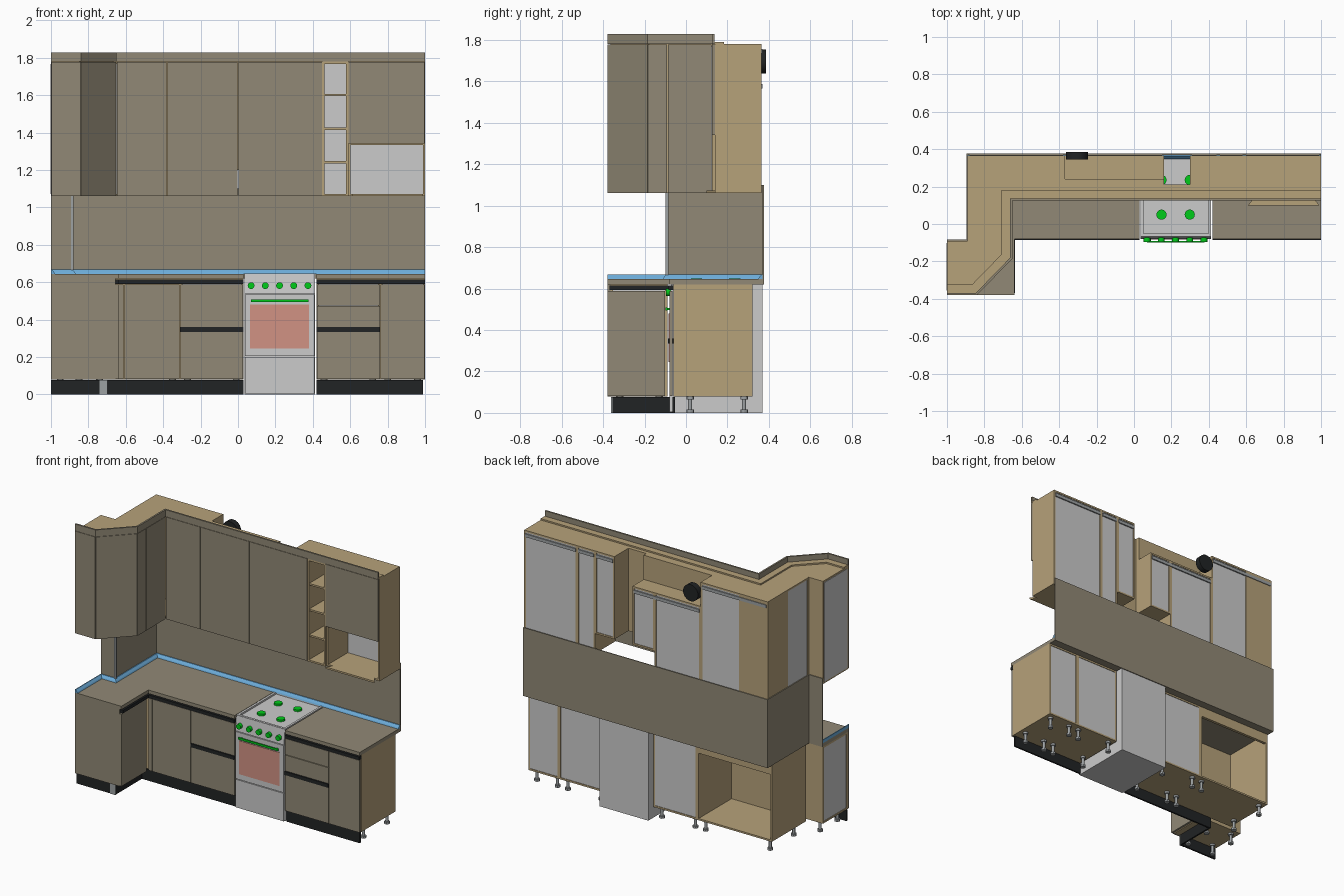
import bpy, bmesh, math
from mathutils import Vector

if "Cube" in bpy.data.objects:
    bpy.data.objects.remove(bpy.data.objects["Cube"])


def material(name, r, g, b):
    m = bpy.data.materials.new(name)
    m.use_nodes = True
    m.diffuse_color = (r, g, b, 1)
    m.node_tree.nodes["Principled BSDF"].inputs["Base Color"].default_value = (r, g, b, 1)
    return m


OLIVE = material("olive_front", .285, .25, .18)
TAN = material("tan_board", .47, .36, .195)
GREY = material("light_grey", .6, .6, .6)
BLACK = material("black", .015, .017, .018)
BLUE = material("blue_skirting", .15, .41, .69)
GREEN = material("green", .0, .6, .01)
PINK = material("oven_glass", .64, .29, .23)
STEEL = material("steel", .34, .36, .37)


def finish(name, bm, mat):
    bmesh.ops.recalc_face_normals(bm, faces=bm.faces)
    me = bpy.data.meshes.new(name)
    bm.to_mesh(me)
    bm.free()
    me.materials.append(mat)
    ob = bpy.data.objects.new(name, me)
    bpy.context.collection.objects.link(ob)
    return ob


def boxes(name, mat, *dims):
    """Boxes given as x0, x1, y0, y1, z0, z1, joined in one object."""
    bm = bmesh.new()
    for x0, x1, y0, y1, z0, z1 in dims:
        vs = bmesh.ops.create_cube(bm, size=1)["verts"]
        for v in vs:
            v.co = ((x0 + x1) / 2 + v.co.x * (x1 - x0), (y0 + y1) / 2 + v.co.y * (y1 - y0),
                    (z0 + z1) / 2 + v.co.z * (z1 - z0))
    return finish(name, bm, mat)


def sweep(name, mat, path, profile):
    """Mitred sweep; profile points are (offset to the right of the path, z)."""
    pts = [Vector(p) for p in path]
    nrm = []
    for a, b in zip(pts, pts[1:]):
        d = (b - a).normalized()
        nrm.append(Vector((d.y, -d.x)))
    bm = bmesh.new()
    rings = []
    for i, p in enumerate(pts):
        a, b = nrm[max(i - 1, 0)], nrm[min(i, len(nrm) - 1)]
        m = (a + b) / (1 + a.dot(b))
        rings.append([bm.verts.new((p.x + m.x * o, p.y + m.y * o, z)) for o, z in profile])
    n = len(profile)
    for r, s in zip(rings, rings[1:]):
        for k in range(n):
            bm.faces.new((r[k], r[(k + 1) % n], s[(k + 1) % n], s[k]))
    bm.faces.new(rings[0])
    bm.faces.new(rings[-1])
    return finish(name, bm, mat)


def rect(o0, o1, z0, z1):
    return [(o0, z0), (o1, z0), (o1, z1), (o0, z1)]


def prism(name, mat, pts, z0, z1):
    bm = bmesh.new()
    f = bm.faces.new([bm.verts.new((x, y, z0)) for x, y in pts])
    up = bmesh.ops.extrude_face_region(bm, geom=[f])["geom"]
    bmesh.ops.translate(bm, vec=(0, 0, z1 - z0), verts=[v for v in up if isinstance(v, bmesh.types.BMVert)])
    return finish(name, bm, mat)


def cylinder(name, mat, loc, r, depth, rot=(0, 0, 0), sides=24):
    bpy.ops.mesh.primitive_cylinder_add(vertices=sides, radius=r, depth=depth, location=loc, rotation=rot)
    ob = bpy.context.object
    ob.name = name
    ob.data.materials.append(mat)
    bpy.ops.object.shade_smooth_by_angle()
    return ob


T = .012


def carcass(name, x0, x1, y0, y1, z0, z1, back="y"):
    """Open-fronted cabinet with an inset back panel on the far y or low x side."""
    parts = [(x0, x1, y0, y1, z0, z0 + T), (x0, x1, y0, y1, z1 - T, z1)]
    if back == "x":
        parts += [(x0, x1, y0, y0 + T, z0, z1), (x0, x1, y1 - T, y1, z0, z1)]
        boxes(name + "_back", GREY, (x0 + .004, x0 + .008, y0 + T, y1 - T, z0 + T, z1 - T))
    else:
        parts += [(x0, x0 + T, y0, y1, z0, z1), (x1 - T, x1, y0, y1, z0, z1)]
        if back == "y":
            boxes(name + "_back", GREY, (x0 + T, x1 - T, y1 - .008, y1 - .004, z0 + T, z1 - T))
    boxes(name, TAN, *parts)


def door(name, p, q, z0, z1):
    p, q = Vector(p), Vector(q)
    d = (q - p).normalized() * .002
    sweep(name, OLIVE, [p + d, q - d], rect(0, -.015, z0 + .002, z1 - .002))


# Worktop, wall panels and skirting
WT, WB = .645, .62
prism("worktop_left", OLIVE, [(-1, -.38), (-.64, -.38), (-.64, -.08), (.03, -.08), (.03, .37),
                              (-.89, .37), (-.89, -.09), (-1, -.09)], WB, WT)
boxes("worktop_right", OLIVE, (.42, 1, -.08, .37, WB, WT))
wall = [(-1, -.09), (-.89, -.09), (-.89, .37), (1, .37)]
sweep("wall_panel", OLIVE, wall, rect(0, -.006, WB, 1.1))
sweep("skirting", BLUE, [(-1, -.38)] + wall, [(0, WT), (.022, WT), (.018, WT + .008), (.006, .667), (0, .667)])
boxes("wall_corner_trim", STEEL, (-.892, -.88, -.098, -.085, .665, 1.06))

# Base cabinets
boxes("corner_base", TAN, (-.89, -.31, -.06, .32, .08, .092), (-.89, -.878, -.06, .32, .08, WB),
      (-.322, -.31, -.06, .32, .08, WB), (-.89, -.31, -.06, -.045, .08, .59), (-.89, -.31, -.06, -.048, .53, WB),
      (-.89, -.31, .30, .32, .55, WB))
carcass("drawer_base_left", -.31, .03, -.06, .32, .08, WB)
carcass("drawer_base_right", .42, .76, -.06, .32, .08, WB)
carcass("end_base", .76, 1, -.06, .32, .08, WB)
carcass("side_base", -1, -.66, -.365, -.09, .08, WB, "x")
boxes("side_base_end_panel", OLIVE, (-1, -.655, -.38, -.365, .08, WB))

# Base fronts
F = -.08
door("side_base_door", (-.64, -.38), (-.64, -.10), .08, .59)
door("corner_filler", (-.64, F), (-.61, F), .08, .59)
door("corner_door", (-.61, F), (-.31, F), .08, .59)
for side, x0, x1 in (("left", -.31, .03), ("right", .42, .76)):
    door("lower_drawer_" + side, (x0, F), (x1, F), .08, .335)
    boxes("drawer_handle_" + side, BLACK, (x0, x1, -.086, -.06, .335, .36))
door("upper_drawer_left", (-.31, F), (.03, F), .36, .59)
door("middle_drawer_right", (.42, F), (.76, F), .36, .475)
door("upper_drawer_right", (.42, F), (.76, F), .475, .59)
door("end_base_door", (.76, F), (1, F), .08, .59)
sweep("top_handle_left", BLACK, [(-.64, -.37), (-.64, F), (.03, F)], rect(.005, -.02, .592, .614))
boxes("top_handle_right", BLACK, (.42, 1, -.085, -.06, .592, .614))

# Plinths and feet
sweep("plinth_left", BLACK, [(-1, -.36), (-.7, -.36), (-.7, -.065), (.03, -.065)], rect(0, -.012, 0, .077))
boxes("plinth_right", BLACK, (.42, .99, -.065, -.053, 0, .077))
boxes("plinth_corner", STEEL, (-.74, -.698, -.363, -.355, 0, .077))
spots = [(x, y) for x in (-.85, -.35, -.27, -.01, .46, .72, .80, .96) for y in (.02, .28)]
spots += [(x, y) for x in (-.95, -.74) for y in (-.32, -.13)]
for x, y in spots:
    cylinder("foot_stem", STEEL, (x, y, .04), .010, .08, sides=12)
    cylinder("foot_pad", STEEL, (x, y, .008), .018, .016, sides=12)
    cylinder("foot_cap", STEEL, (x, y, .072), .018, .014, sides=12)

# Upper cabinets
UB, UT, UF = 1.06, 1.78, .14
carcass("corner_upper", -.89, -.37, UF, .365, UB, UT)
carcass("side_upper", -.89, -.665, -.09, .365, UB, UT, "x")
prism("diagonal_upper", TAN, [(-1, -.365), (-.848, -.365), (-.67, -.178), (-.67, -.09), (-1, -.09)], UB, UT)
boxes("diagonal_upper_back", GREY, (-1.003, -.999, -.355, -.102, UB + T, UT - T))
carcass("stepped_upper", -.37, -.01, UF, .365, UB, 1.61)
boxes("stepped_upper_front", TAN, (-.37, .30, UF, .24 - .03, 1.2, UT), (-.37, .16, .21, .24, 1.6, UT))
carcass("hood_upper_left", -.01, .16, .21, .365, 1.2, 1.61)
carcass("hood_upper_right", .30, .45, UF, .365, 1.2, UT)
carcass("open_shelf_unit", .45, .59, .125, .365, UB, UT)
boxes("open_shelves", TAN, *[(.46, .58, .13, .36, z, z + T) for z in (1.235, 1.415, 1.595)])
carcass("niche_upper", .59, 1, UF, .365, UB, UT)
boxes("niche_top_board", TAN, (.6, .99, UF, .36, 1.335, 1.347))
arc = [(s * (.19 - .03 * (1 - math.sin(a))), .14 - .04 * math.sin(a))
       for s, steps in ((-1, range(5)), (1, range(4, -1, -1))) for a in [k * math.pi / 8 for k in steps]]
prism("niche_floor", TAN, [(.8 + x, y) for x, y in arc], UB, UB + T)

# Hanging rails at the back
for x0, x1 in ((-.88, -.38), (.31, .44), (.46, .58), (.6, .99)):
    boxes("hanging_rail", STEEL, (x0, x1, .36, .37, 1.735, 1.757))
boxes("hanging_rail_low", STEEL, (-.36, .15, .36, .37, 1.565, 1.587))

# Upper doors and cornice
U = .125
run = [(-1, -.38), (-.84, -.38), (-.65, -.185), (-.65, U), (1, U)]
door("upper_end_door", run[0], run[1], UB, UT)
door("upper_diagonal_door", run[1], run[2], UB, UT)
door("upper_side_filler", run[2], (-.65, -.09), UB, UT)
door("upper_side_door", (-.65, -.09), run[3], UB, UT)
for x0, x1 in ((-.65, -.38), (-.38, 0), (0, .45)):
    door("upper_door", (x0, U), (x1, U), UB, UT)
door("niche_door", (.59, U), (1, U), 1.34, UT)
sweep("cornice_strip", OLIVE, run, rect(0, -.012, UT, 1.828))
sweep("cornice_board", TAN, run, rect(-.012, -.058, UT, UT + .01))

# Round vent at the back
cylinder("vent_disc", BLACK, (-.305, .365, 1.695), .058, .04, (math.pi / 2, 0, 0), 32)

# Cooker
boxes("cooker_body", GREY, (.035, .412, -.065, .368, 0, .635))
boxes("cooker_door", GREY, (.037, .41, -.08, -.065, .205, .535))
boxes("cooker_drawer", GREY, (.037, .41, -.08, -.065, .004, .2))
boxes("hob_rim", GREY, (.035, .05, -.065, .368, .635, .647), (.397, .412, -.065, .368, .635, .647),
      (.05, .397, -.065, -.05, .635, .647), (.05, .397, .353, .368, .635, .647))
sweep("control_panel", GREY, [(.035, -.065), (.412, -.065)], [(0, .54), (.015, .54), (.003, .645), (0, .645)])
boxes("oven_window", PINK, (.065, .38, -.084, -.079, .245, .48))
boxes("oven_handle", GREEN, (.07, .378, -.098, -.09, .494, .508),
      (.08, .09, -.092, -.078, .496, .506), (.358, .368, -.092, -.078, .496, .506))
for i in range(5):
    cylinder("knob", GREEN, (.07 + .076 * i, -.083, .582), .018, .026, (math.pi / 2, 0, 0))
for x in (.147, .298):
    for y in (.05, .235):
        cylinder("burner", GREEN, (x, y, .641), .027, .014)
